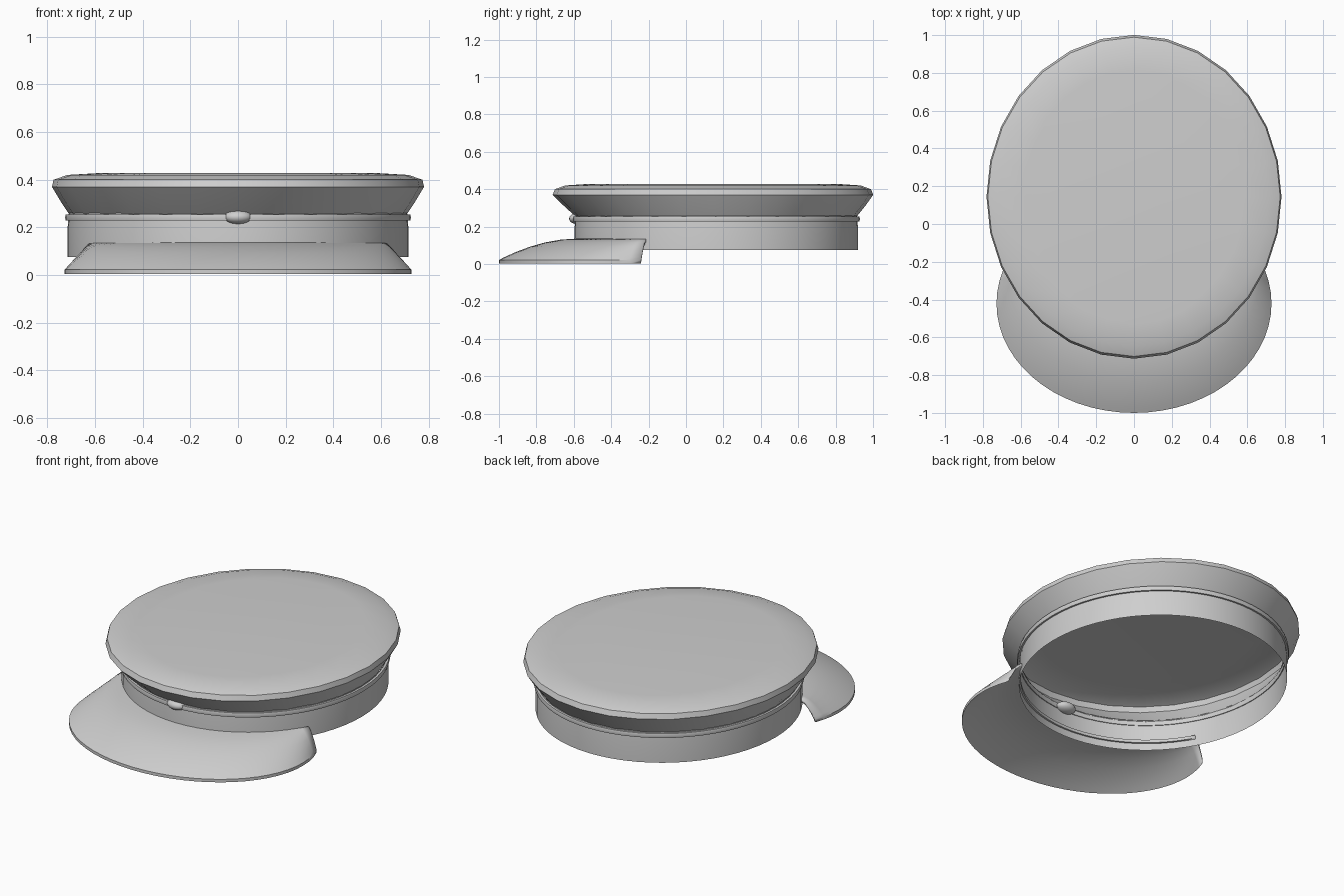
import bpy, bmesh
from math import sin, cos, pi, radians

cube = bpy.data.objects.get("Cube")
if cube:
    bpy.data.objects.remove(cube, do_unlink=True)

grey = bpy.data.materials.new("light grey")
grey.use_nodes = True
colour = (0.62, 0.62, 0.62, 1)
grey.diffuse_color = colour
grey.node_tree.nodes["Principled BSDF"].inputs["Base Color"].default_value = colour


def finish(name, bm, angle=30):
    bmesh.ops.recalc_face_normals(bm, faces=bm.faces)
    mesh = bpy.data.meshes.new(name)
    bm.to_mesh(mesh)
    bm.free()
    obj = bpy.data.objects.new(name, mesh)
    bpy.context.collection.objects.link(obj)
    mesh.materials.append(grey)
    bpy.ops.object.select_all(action='DESELECT')
    obj.select_set(True)
    bpy.context.view_layer.objects.active = obj
    bpy.ops.object.shade_smooth_by_angle(angle=radians(angle))
    return obj


def loft(name, rows, around=True, closed=False, cap=False, angle=30):
    """Bridge rows of points with quads."""
    bm = bmesh.new()
    rings = [[bm.verts.new(p) for p in row] for row in rows]
    pairs = list(zip(rings, rings[1:]))
    if closed:
        pairs.append((rings[-1], rings[0]))
    n = len(rings[0])
    for a, b in pairs:
        for i in range(n if around else n - 1):
            j = (i + 1) % n
            bm.faces.new((a[i], a[j], b[j], b[i]))
    if cap:
        bm.faces.new(rings[-1])
    return finish(name, bm, angle)


def oval(rx, ry, cy, z, sides):
    return [(rx * cos(2 * pi * i / sides), cy + ry * sin(2 * pi * i / sides), z)
            for i in range(sides)]


# Head band, an open sleeve
loft("head_band", [oval(rx, ry, 0.162, z, 64) for rx, ry, z in
                   [(0.715, 0.757, 0.075), (0.715, 0.757, 0.2), (0.71, 0.752, 0.26)]])

# Piping ring around the top of the band
loft("piping", [oval(0.711 + d, 0.753 + d, 0.162, z, 64) for d, z in
                [(-0.003, 0.228), (0.012, 0.228), (0.015, 0.241),
                 (0.012, 0.254), (-0.003, 0.254)]], closed=True)

# Flared crown with a flat top
crown = [(0.705, 0.748, 0.162, 0.25), (0.745, 0.805, 0.153, 0.31),
         (0.781, 0.857, 0.144, 0.37), (0.774, 0.845, 0.144, 0.4),
         (0.715, 0.79, 0.144, 0.42), (0.58, 0.67, 0.144, 0.428)]
loft("crown", [oval(*row, 28) for row in crown], cap=True)

# Visor: from the band outward and down, with a thin rim and hollow underside
STEPS = 36


def visor_row(t, drop):
    row = []
    for i in range(STEPS + 1):
        f = i / STEPS
        a = radians(-30 - 120 * f)
        b = radians(18 - 216 * f)
        inner = (0.705 * cos(a), 0.162 + 0.747 * sin(a))
        outer = (0.728 * cos(b), -0.42 + 0.58 * sin(b))
        x, y = [p + (q - p) * t for p, q in zip(inner, outer)]
        row.append((x, y, 0.022 + 0.114 * (1 - t ** 1.9) - drop))
    return row


spread = [0, 0.2, 0.4, 0.6, 0.8, 0.93, 1]
top = [visor_row(t, 0) for t in spread]
under = [visor_row(t, 0.018) for t in reversed(spread)]
visor = loft("visor", top + under, around=False, closed=True)

# Close the two ends of the visor
bm = bmesh.new()
bm.from_mesh(visor.data)
bmesh.ops.holes_fill(bm, edges=[e for e in bm.edges if e.is_boundary], sides=0)
bmesh.ops.recalc_face_normals(bm, faces=bm.faces)
bm.to_mesh(visor.data)
bm.free()

# Front button set through the band
bm = bmesh.new()
bmesh.ops.create_uvsphere(bm, u_segments=20, v_segments=12, radius=1)
bmesh.ops.scale(bm, vec=(0.06, 0.045, 0.03), verts=bm.verts)
bmesh.ops.translate(bm, vec=(0, -0.58, 0.243), verts=bm.verts)
finish("front_button", bm, 40)
